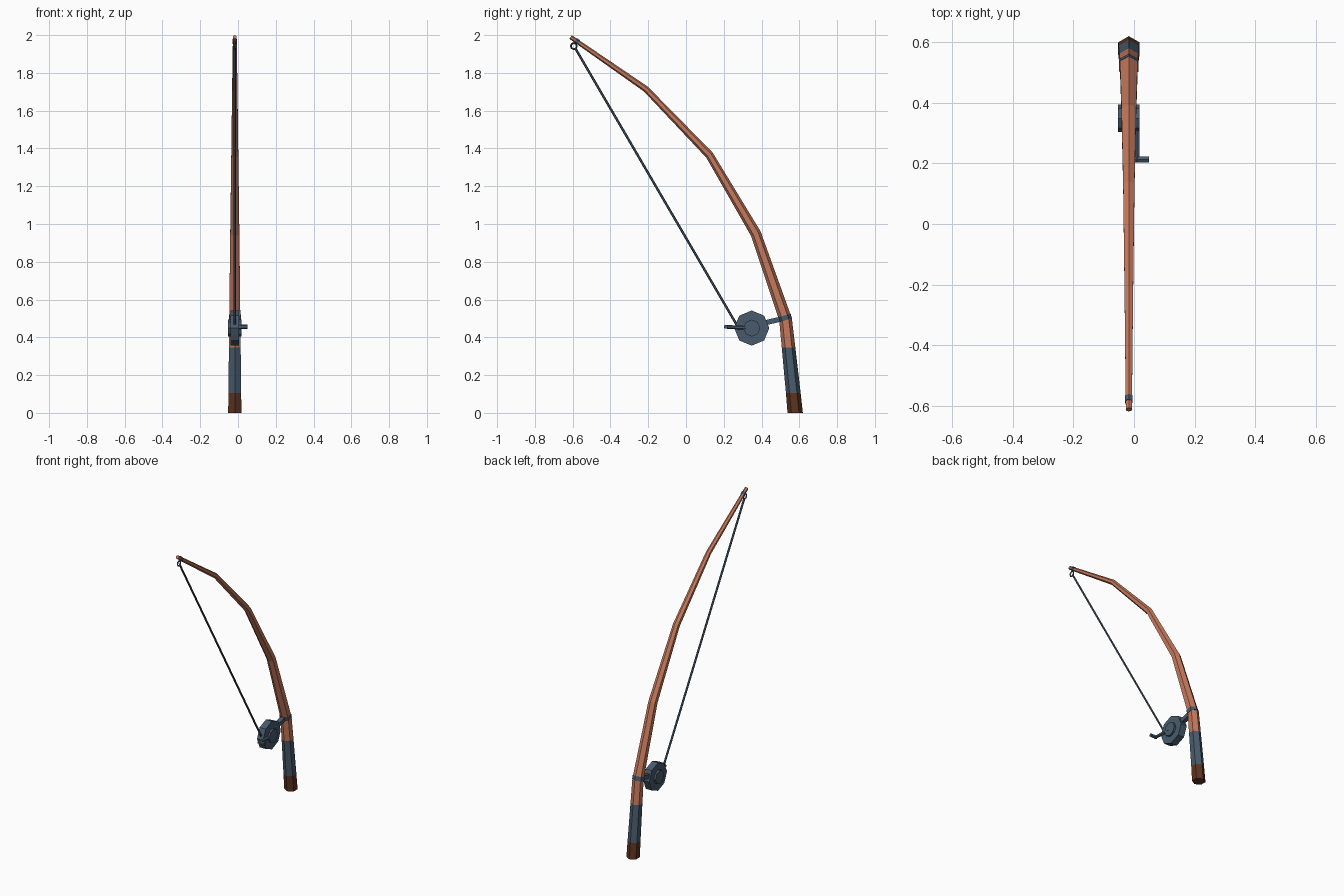
import bpy, bmesh, math
from mathutils import Vector

if "Cube" in bpy.data.objects:
    bpy.data.objects.remove(bpy.data.objects["Cube"])

CX = -0.017  # rod centre plane


def material(name, rgb):
    m = bpy.data.materials.new(name)
    m.diffuse_color = (*rgb, 1)
    m.use_nodes = True
    m.node_tree.nodes["Principled BSDF"].inputs["Base Color"].default_value = m.diffuse_color
    return m


WOOD = material("warm_wood", (0.56, 0.19, 0.107))
STEEL = material("blue_grey", (0.065, 0.105, 0.15))
BROWN = material("dark_brown", (0.107, 0.033, 0.014))


def loft(name, rings, sides, mats, mat_of=lambda i: 0, phase=0.0):
    """Closed tube through rings of (centre, axis, radius); flat faces."""
    bm = bmesh.new()
    loops = []
    for c, axis, r in rings:
        c, d = Vector(c), Vector(axis).normalized()
        u = Vector((0, 1, 0)) if abs(d.x) > 0.9 else Vector((1, 0, 0))
        u = (u - d * u.dot(d)).normalized()
        v = d.cross(u)
        loops.append([bm.verts.new(c + r * (math.cos(a) * v + math.sin(a) * u))
                      for a in (phase + 2 * math.pi * k / sides for k in range(sides))])
    for i in range(len(loops) - 1):
        a, b = loops[i], loops[i + 1]
        for k in range(sides):
            n = (k + 1) % sides
            bm.faces.new((a[k], a[n], b[n], b[k])).material_index = mat_of(i)
    bm.faces.new(loops[0]).material_index = mat_of(0)
    bm.faces.new(loops[-1]).material_index = mat_of(len(loops) - 2)
    bmesh.ops.recalc_face_normals(bm, faces=bm.faces)
    me = bpy.data.meshes.new(name)
    bm.to_mesh(me)
    bm.free()
    for m in mats:
        me.materials.append(m)
    ob = bpy.data.objects.new(name, me)
    bpy.context.collection.objects.link(ob)
    return ob


def bar(name, a, b, r, sides, mat=STEEL, phase=0.0):
    d = Vector(b) - Vector(a)
    return loft(name, [(a, d, r), (b, d, r)], sides, [mat], phase=phase)


# Curved hexagonal rod with butt, grip and wooden blank: (y, z, axis y, axis z, radius)
path = [(0.578, 0, 0, 1, 0.0405), (0.568, 0.105, 0, 1, 0.039),
        (0.543, 0.345, 0, 1, 0.036), (0.527, 0.495, -0.2, 1, 0.034),
        (0.370, 0.948, -0.45, 0.9, 0.028), (0.124, 1.365, -0.6, 0.77, 0.0215),
        (-0.212, 1.714, -0.78, 0.63, 0.0165), (-0.611, 1.99, -0.83, 0.56, 0.0115)]
loft("rod", [((CX, y, z), (0, ay, az), r) for y, z, ay, az, r in path], 6,
     [BROWN, STEEL, WOOD], lambda i: min(i, 2))

# Bands clamping the reel and the tip ring to the rod
bar("reel_band", (CX, 0.526, 0.49), (CX, 0.519, 0.515), 0.0365, 6)
bar("tip_band", (CX, -0.568, 1.960), (CX, -0.585, 1.972), 0.0145, 6)

# Reel: octagonal drum, hub on both sides, bracket to the rod
bar("reel_drum", (CX - 0.022, 0.348, 0.449), (CX + 0.022, 0.348, 0.449), 0.093, 8)
bar("reel_hub", (CX - 0.035, 0.348, 0.449), (CX + 0.035, 0.348, 0.449), 0.045, 8)
bar("reel_bracket", (CX, 0.40, 0.473), (CX, 0.51, 0.498), 0.019, 4, phase=math.pi / 4)

# Crank arm and knob on the right side
bar("crank_arm", (0.010, 0.345, 0.449), (0.010, 0.205, 0.456), 0.010, 6)
bar("crank_knob", (0.003, 0.212, 0.456), (0.05, 0.212, 0.456), 0.011, 6)

# Line guide ring at the tip
bpy.ops.mesh.primitive_torus_add(major_segments=8, minor_segments=4, major_radius=0.016,
                                 minor_radius=0.005, location=(CX, -0.594, 1.942),
                                 rotation=(0, math.pi / 2, 0))
ring = bpy.context.object
ring.name = "tip_ring"
ring.data.materials.append(STEEL)

# Fishing line
bar("line", (CX, -0.586, 1.930), (CX, 0.275, 0.455), 0.0065, 6)
